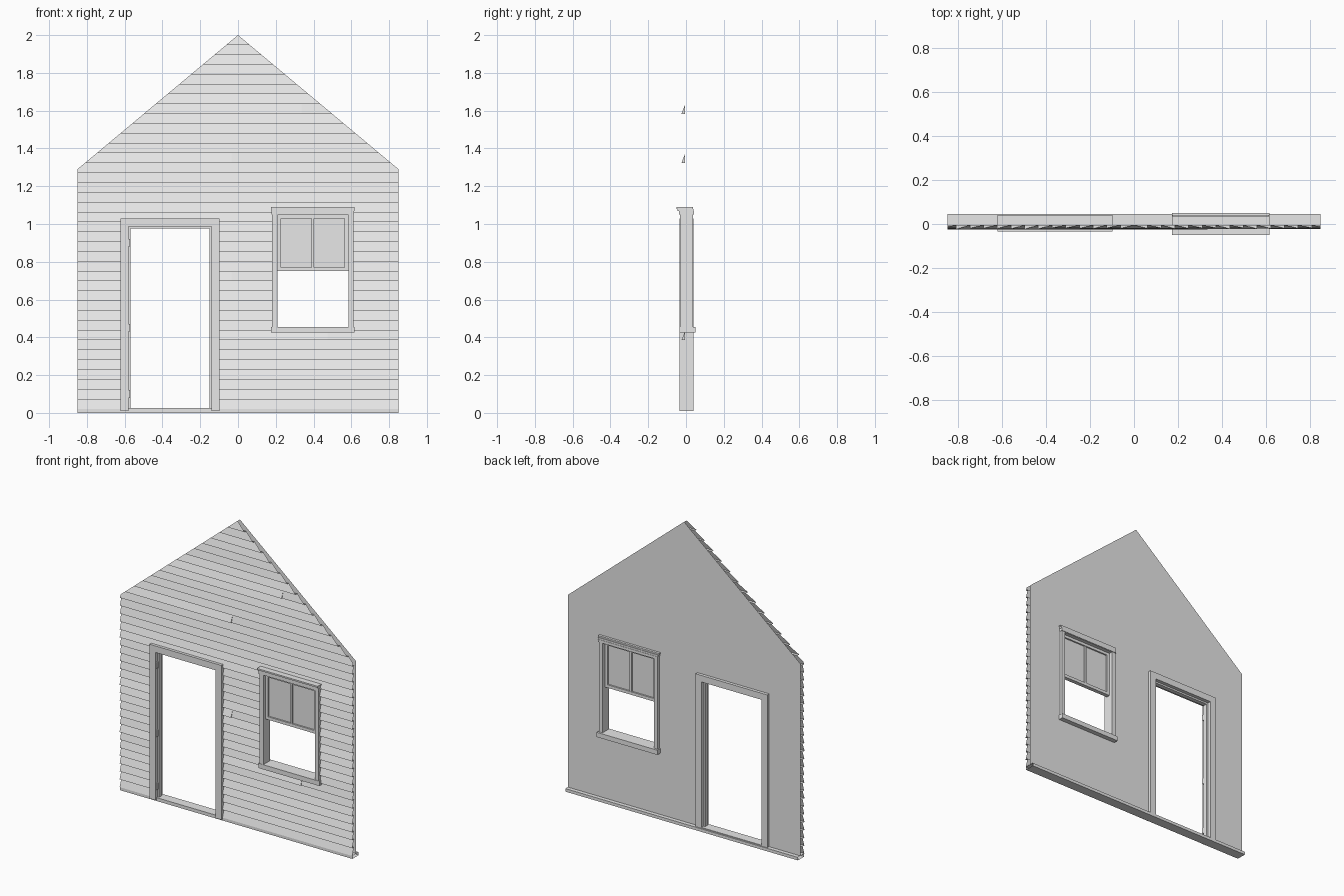
import bpy
import bmesh
import random
from mathutils import Vector

random.seed(4)
if "Cube" in bpy.data.objects:
    bpy.data.objects.remove(bpy.data.objects["Cube"], do_unlink=True)

grey = bpy.data.materials.new("plain_grey")
grey.use_nodes = True
grey.diffuse_color = (0.8, 0.8, 0.8, 1)
grey.node_tree.nodes["Principled BSDF"].inputs["Base Color"].default_value = (0.8, 0.8, 0.8, 1)

HALF, EAVE, TOP = 0.85, 1.29, 2.0
BASE = 0.02
ROWS = 38
STEP = (TOP - BASE) / ROWS
DOOR = (-0.61, -0.11, 0.0, 1.02)       # x0, x1, z0, z1 of the wall openings
WINDOW = (0.19, 0.60, 0.435, 1.08)


def finish(name, bm):
    mesh = bpy.data.meshes.new(name)
    bm.to_mesh(mesh)
    bm.free()
    mesh.materials.append(grey)
    obj = bpy.data.objects.new(name, mesh)
    bpy.context.collection.objects.link(obj)
    return obj


def quad(bm, *points):
    bm.faces.new([bm.verts.new(p) for p in points])


def add_box(bm, x0, x1, y0, y1, z0, z1):
    made = bmesh.ops.create_cube(bm, size=1)["verts"]
    for v in made:
        v.co = Vector(((x0 + x1) / 2 + v.co.x * (x1 - x0),
                       (y0 + y1) / 2 + v.co.y * (y1 - y0),
                       (z0 + z1) / 2 + v.co.z * (z1 - z0)))


def boxes(name, *sizes):
    bm = bmesh.new()
    for size in sizes:
        add_box(bm, *size)
    return finish(name, bm)


def frame(name, x0, x1, y0, y1, z0, z1, width, bottom=False):
    """Two legs and a head, with an optional bottom rail."""
    parts = [(x0, x0 + width, y0, y1, z0, z1),
             (x1 - width, x1, y0, y1, z0, z1),
             (x0 + width, x1 - width, y0, y1, z1 - width, z1)]
    if bottom:
        parts.append((x0 + width, x1 - width, y0, y1, z0, z0 + width))
    return boxes(name, *parts)


def cut(bm, point, normal, clear=False):
    geom = bm.verts[:] + bm.edges[:] + bm.faces[:]
    bmesh.ops.bisect_plane(bm, geom=geom, dist=1e-5, plane_co=point,
                           plane_no=normal, clear_outer=clear)


def trim_wall(bm):
    """Cut the gable slopes and the door and window openings."""
    for side in (-1, 1):
        cut(bm, (0, 0, TOP), (side * (TOP - EAVE), 0, HALF), True)
    for x0, x1, z0, z1 in (DOOR, WINDOW):
        for x in (x0, x1):
            cut(bm, (x, 0, 0), (1, 0, 0))
        for z in (z0, z1):
            cut(bm, (0, 0, z), (0, 0, 1))
    doomed = []
    for f in bm.faces:
        c = f.calc_center_median()
        if any(x0 < c.x < x1 and z0 < c.z < z1 for x0, x1, z0, z1 in (DOOR, WINDOW)):
            doomed.append(f)
    bmesh.ops.delete(bm, geom=doomed, context="FACES")


# Inner wall sheet
bm = bmesh.new()
y = 0.02
quad(bm, (HALF, y, BASE), (-HALF, y, BASE), (-HALF, y, TOP), (HALF, y, TOP))
trim_wall(bm)
finish("inner_wall", bm)

# Overlapping siding boards; a few rows are jointed from two boards
joints = {30: 0.335, 25: -0.035, 13: -0.035, 7: 0.475}
bm = bmesh.new()
for row in range(ROWS):
    z0, z1 = BASE + row * STEP, BASE + (row + 1) * STEP
    back = -0.004
    lip = -0.02 + random.uniform(-0.003, 0.002)
    spans = [(-HALF, HALF, lip)]
    if row in joints:
        x = joints[row]
        spans = [(-HALF, x, -0.024), (x, HALF, -0.018)]
        quad(bm, (x, -0.024, z0), (x, back, z0), (x, back, z1))
    for x0, x1, front in spans:
        quad(bm, (x0, front, z0), (x1, front, z0), (x1, back, z1), (x0, back, z1))
        quad(bm, (x0, back, z0), (x1, back, z0), (x1, front, z0), (x0, front, z0))
trim_wall(bm)
finish("siding", bm)

# Bottom plate, open at its ends
bm = bmesh.new()
add_box(bm, -HALF, HALF, -0.02, 0.046, 0, BASE)
ends = [f for f in bm.faces if abs(f.normal.x) > 0.9 or
        abs(abs(f.calc_center_median().x) - HALF) < 1e-4]
bmesh.ops.delete(bm, geom=ends, context="FACES")
finish("bottom_plate", bm)

# Door frame with stop, threshold and hinges
frame("door_frame", -0.622, -0.098, -0.034, 0.04, 0.01, 1.03, 0.043)
frame("door_stop", -0.579, -0.141, -0.012, 0.016, 0.02, 0.987, 0.011)
boxes("door_threshold", (-0.579, -0.141, -0.025, 0.038, 0.01, 0.025))
boxes("door_hinges", *[(-0.579, -0.572, -0.03, -0.014, z - 0.02, z + 0.02)
                       for z in (0.1, 0.45, 0.9)])

# Window frame, head moulding and sill
frame("window_frame", 0.181, 0.611, -0.032, 0.038, 0.45, 1.075, 0.027)
boxes("window_head",
      (0.178, 0.614, -0.038, 0.042, 1.05, 1.068),
      (0.176, 0.616, -0.044, 0.04, 1.068, 1.08),
      (0.174, 0.618, -0.051, 0.036, 1.08, 1.09))
boxes("window_sill", (0.174, 0.618, -0.034, 0.051, 0.425, 0.456))

# Upper sash with a central bar and two panes
frame("upper_sash", 0.208, 0.584, -0.012, 0.014, 0.75, 1.05, 0.02, True)
boxes("sash_bar", (0.389, 0.403, -0.01, 0.012, 0.77, 1.03))
boxes("sash_panes", (0.226, 0.566, -0.002, 0.004, 0.768, 1.032))
